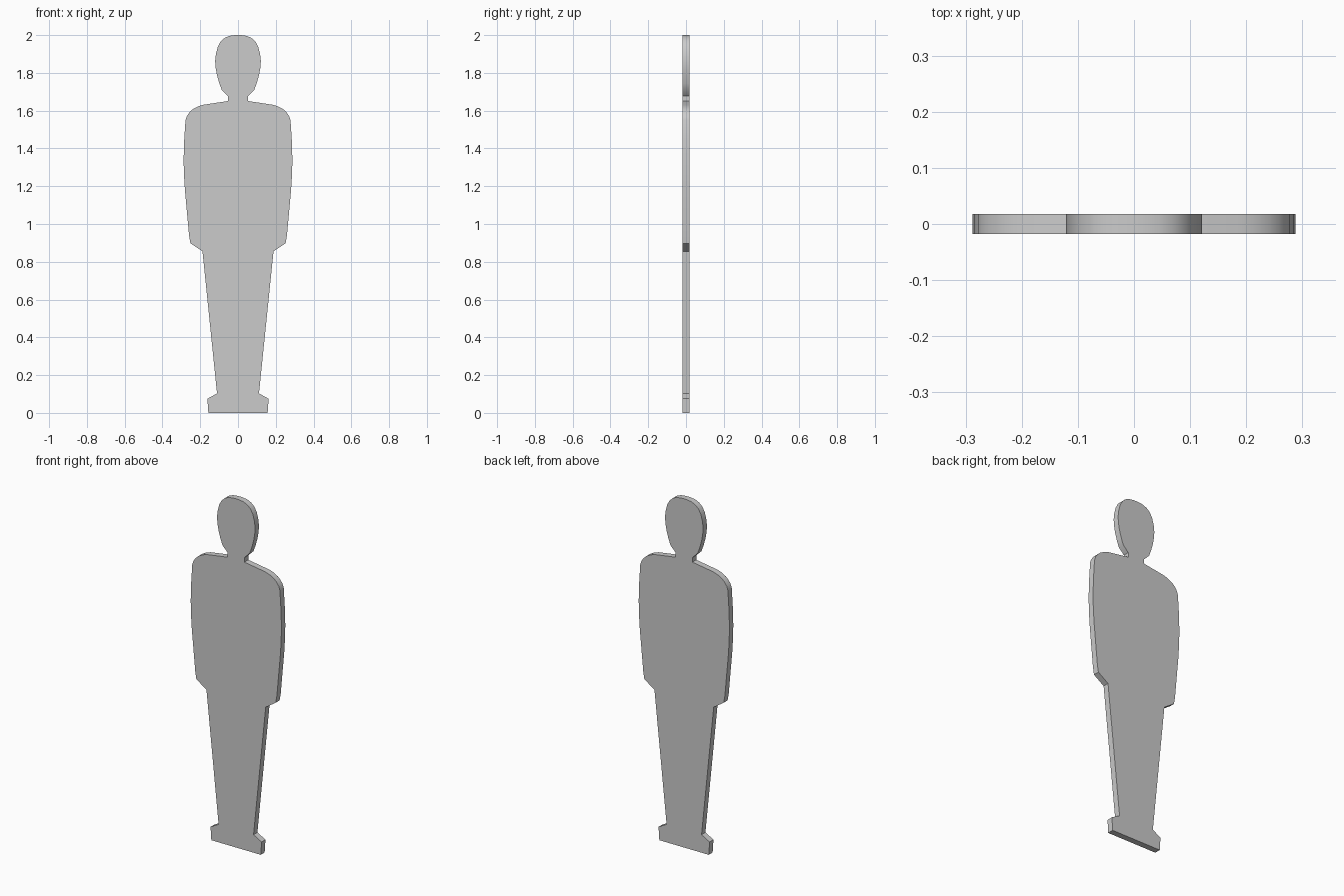
import bpy, bmesh, math

if "Cube" in bpy.data.objects:
    bpy.data.objects.remove(bpy.data.objects["Cube"])

HALF_T = 0.0175

# Right half of the outline, from the sole up to the crown
half = [
    (0.157, 0.0), (0.162, 0.075), (0.111, 0.103),               # foot, ankle
    (0.188, 0.855), (0.252, 0.898), (0.259, 0.94),              # leg, hand
    (0.281, 1.18), (0.286, 1.26), (0.288, 1.34), (0.285, 1.44), # arm
    (0.278, 1.55), (0.271, 1.571), (0.258, 1.59), (0.24, 1.607), # shoulder
    (0.215, 1.621), (0.185, 1.631), (0.053, 1.651),
    (0.053, 1.677), (0.086, 1.71),                              # neck, jaw
    (0.099, 1.745), (0.111, 1.787), (0.118, 1.825), (0.121, 1.862), # head
    (0.117, 1.90), (0.107, 1.938), (0.092, 1.966),
    (0.071, 1.985), (0.045, 1.996), (0.015, 2.0),
]
outline = half + [(-x, z) for x, z in reversed(half)]

# Flat figure: one outline face extruded through the thickness
bm = bmesh.new()
front = bm.faces.new([bm.verts.new((x, -HALF_T, z)) for x, z in outline])
ext = bmesh.ops.extrude_face_region(bm, geom=[front], use_keep_orig=True)
for v in ext["geom"]:
    if isinstance(v, bmesh.types.BMVert):
        v.co.y = HALF_T
bmesh.ops.recalc_face_normals(bm, faces=bm.faces)
mesh = bpy.data.meshes.new("figure_cutout")
bm.to_mesh(mesh)
bm.free()

figure = bpy.data.objects.new("figure_cutout", mesh)
bpy.context.collection.objects.link(figure)
bpy.context.view_layer.objects.active = figure
figure.select_set(True)
bpy.ops.object.shade_smooth_by_angle(angle=math.radians(25))
